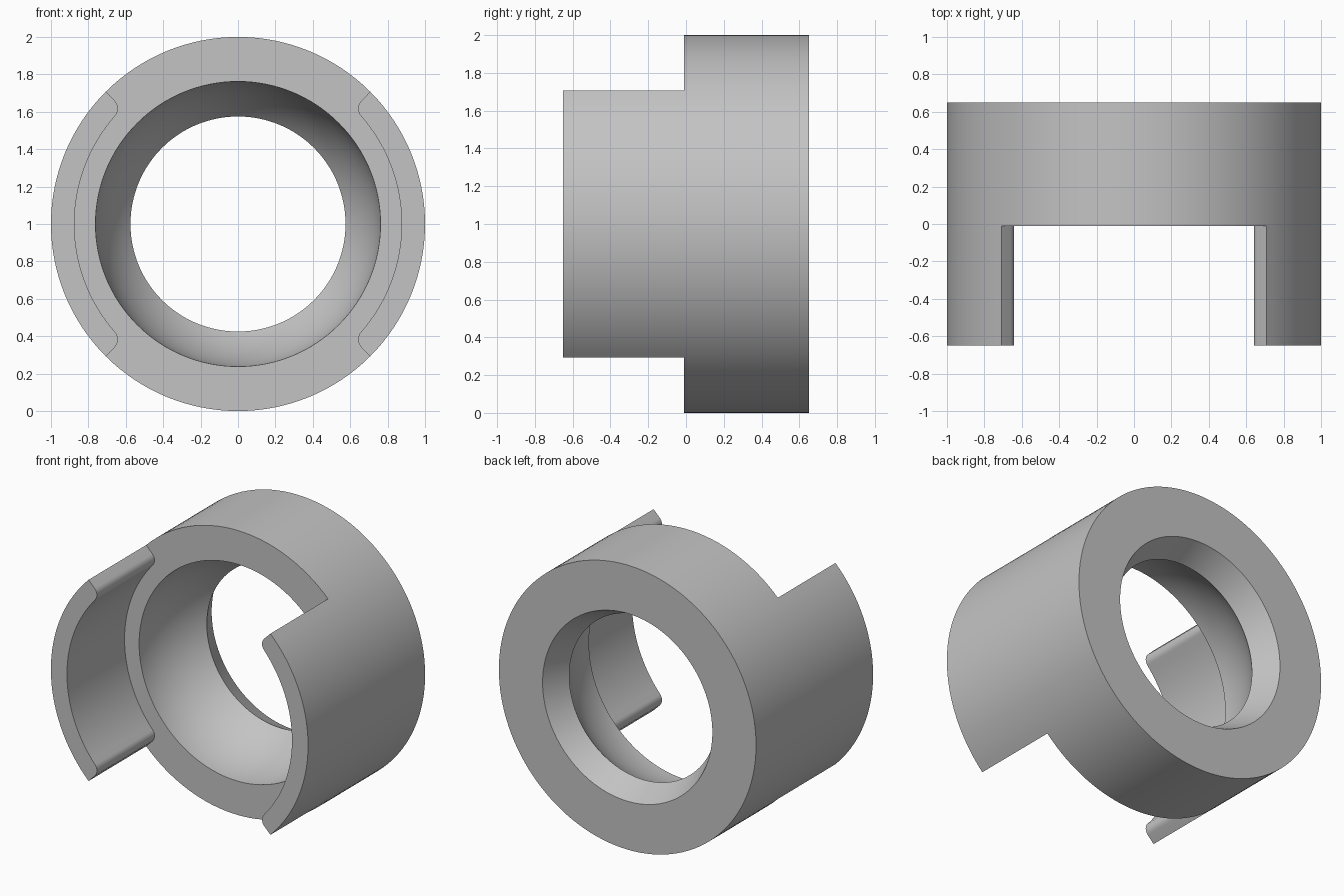
import bpy, bmesh
from math import sin, cos, asin, pi, sqrt, radians

cube = bpy.data.objects.get("Cube")
if cube:
    bpy.data.objects.remove(cube, do_unlink=True)

SEGMENTS = 128
OUTER, BOWL, THROAT, BACK_HOLE = 1.0, 0.762, 0.575, 0.66
FRONT, STEP, THROAT_Y, BACK = -0.65, -0.01, 0.475, 0.65
ARM_INNER, FILLET = 0.875, 0.06

grey = bpy.data.materials.new("plain grey")
grey.use_nodes = True
grey.diffuse_color = (0.55, 0.55, 0.55, 1)
grey.node_tree.nodes["Principled BSDF"].inputs["Base Color"].default_value = grey.diffuse_color


def finish(name, bm):
    bmesh.ops.recalc_face_normals(bm, faces=bm.faces)
    mesh = bpy.data.meshes.new(name)
    bm.to_mesh(mesh)
    bm.free()
    mesh.materials.append(grey)
    obj = bpy.data.objects.new(name, mesh)
    obj.location.z = 1
    bpy.context.collection.objects.link(obj)
    bpy.ops.object.select_all(action='DESELECT')
    obj.select_set(True)
    bpy.context.view_layer.objects.active = obj
    bpy.ops.object.shade_smooth_by_angle(angle=radians(30))
    return obj


# Ring: a closed profile of (radius, y) revolved around the y axis
depth = THROAT_Y - STEP
offset = (BOWL**2 - THROAT**2 - depth**2) / (2 * depth)
sphere = sqrt(BOWL**2 + offset**2)
profile = [(OUTER, STEP), (OUTER, BACK), (BACK_HOLE, BACK)]
for i in range(25):
    y = THROAT_Y - depth * i / 24
    profile.append((sqrt(sphere**2 - (y - STEP + offset)**2), y))

bm = bmesh.new()
loops = []
for s in range(SEGMENTS):
    a = 2 * pi * s / SEGMENTS
    loops.append([bm.verts.new((r * cos(a), y, r * sin(a))) for r, y in profile])
for s in range(SEGMENTS):
    here, there = loops[s], loops[(s + 1) % SEGMENTS]
    for i in range(len(profile)):
        j = (i + 1) % len(profile)
        bm.faces.new((here[i], here[j], there[j], there[i]))
finish("bearing_ring", bm)


# Arms: quarter arcs with rounded inner corners, pulled forward from the ring
def arm_outline(side):
    arc = [-pi / 4 + pi / 2 * i / 32 for i in range(33)]
    points = [(OUTER * cos(a), OUTER * sin(a)) for a in arc]
    centre = ARM_INNER + FILLET
    inset = asin(FILLET / centre)
    limit = pi / 4 - inset
    cx, cz = centre * cos(limit), centre * sin(limit)
    # upper fillet turns from the radial end face to the inner wall
    fillet = []
    for i in range(11):
        a = pi / 4 + pi / 2 + (limit + pi - 3 * pi / 4) * i / 10
        fillet.append((cx + FILLET * cos(a), cz + FILLET * sin(a)))
    inner = [(ARM_INNER * cos(a), ARM_INNER * sin(a))
             for a in (limit - 2 * limit * i / 32 for i in range(1, 32))]
    points += fillet + inner + [(x, -z) for x, z in reversed(fillet)]
    return [(side * x, z) for x, z in points]


for name, side in (("left_arm", 1), ("right_arm", -1)):
    bm = bmesh.new()
    outline = arm_outline(side)
    front = [bm.verts.new((x, FRONT, z)) for x, z in outline]
    back = [bm.verts.new((x, STEP, z)) for x, z in outline]
    bm.faces.new(front)
    bm.faces.new(back)
    for i in range(len(outline)):
        j = (i + 1) % len(outline)
        bm.faces.new((front[i], front[j], back[j], back[i]))
    finish(name, bm)
